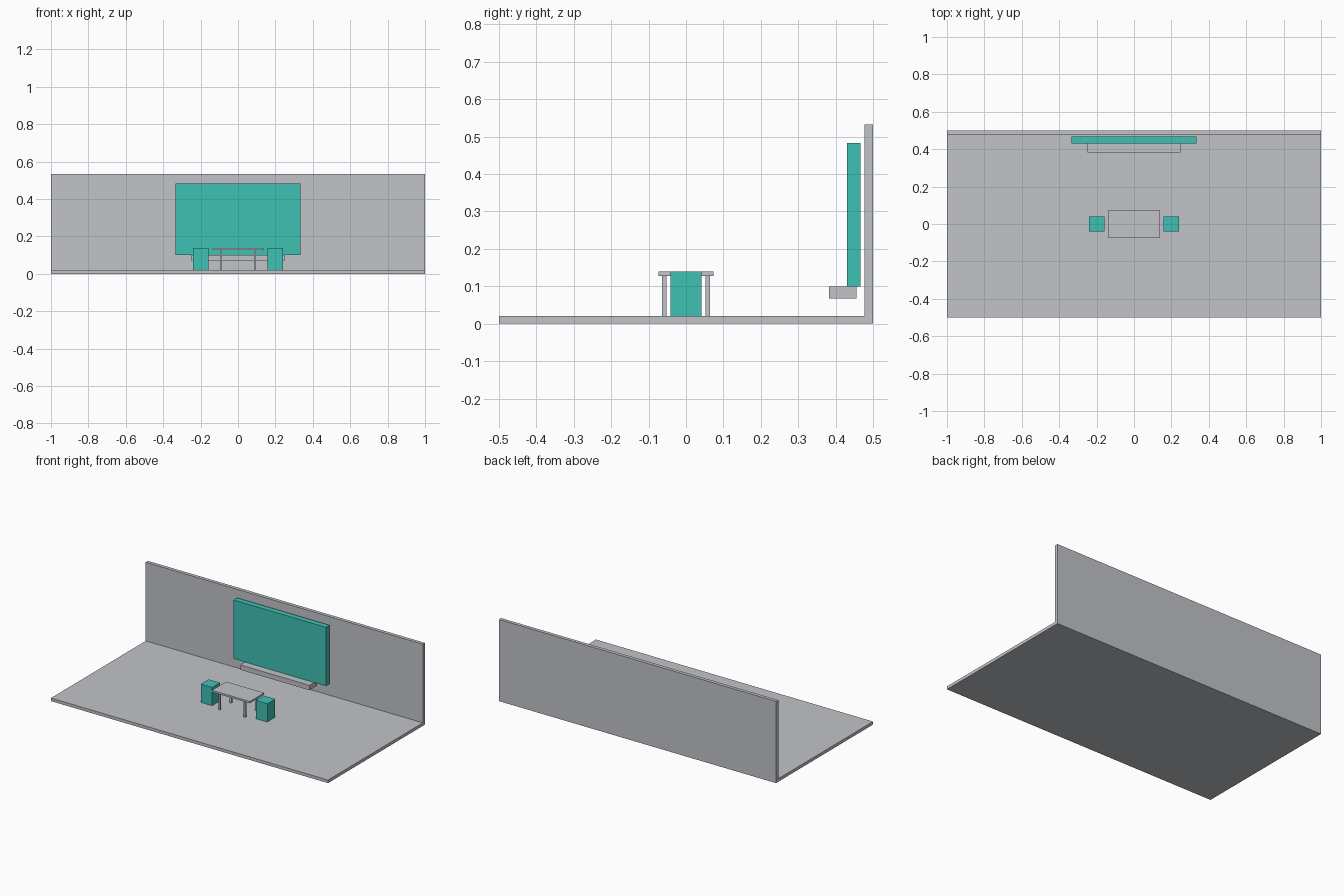
import bpy

if "Cube" in bpy.data.objects:
    bpy.data.objects.remove(bpy.data.objects["Cube"])


def material(name, rgb):
    m = bpy.data.materials.new(name)
    m.diffuse_color = (*rgb, 1)
    m.use_nodes = True
    m.node_tree.nodes["Principled BSDF"].inputs["Base Color"].default_value = m.diffuse_color
    return m


grey = material("light_grey", (0.533, 0.552, 0.584))
teal = material("teal", (0.051, 0.533, 0.456))


def box(name, x, y, z, mat):
    """Box from (min, max) ranges on each axis."""
    bpy.ops.mesh.primitive_cube_add(size=1, location=[(a + b) / 2 for a, b in (x, y, z)])
    ob = bpy.context.object
    ob.name = name
    ob.scale = [b - a for a, b in (x, y, z)]
    bpy.ops.object.transform_apply(location=False, rotation=False, scale=True)
    ob.data.materials.append(mat)
    return ob


# Room shell
box("floor", (-1, 1), (-0.5, 0.477), (0, 0.02), grey)
box("back_wall", (-1, 1), (0.477, 0.5), (0, 0.533), grey)

# Wall screen with the shelf below it
box("screen", (-0.334, 0.334), (0.43, 0.467), (0.10, 0.483), teal)
box("shelf", (-0.249, 0.249), (0.382, 0.456), (0.068, 0.10), grey)

# Table
box("table_top", (-0.137, 0.137), (-0.074, 0.074), (0.127, 0.139), grey)
for sx in (-1, 1):
    for sy in (-1, 1):
        cx, cy, r = sx * 0.0905, sy * 0.058, 0.0057
        box("table_leg", (cx - r, cx + r), (cy - r, cy + r), (0.02, 0.127), grey)

# Box seats at both ends of the table
for sx in (-1, 1):
    cx = sx * 0.199
    box("seat", (cx - 0.041, cx + 0.041), (-0.041, 0.041), (0.02, 0.139), teal)
